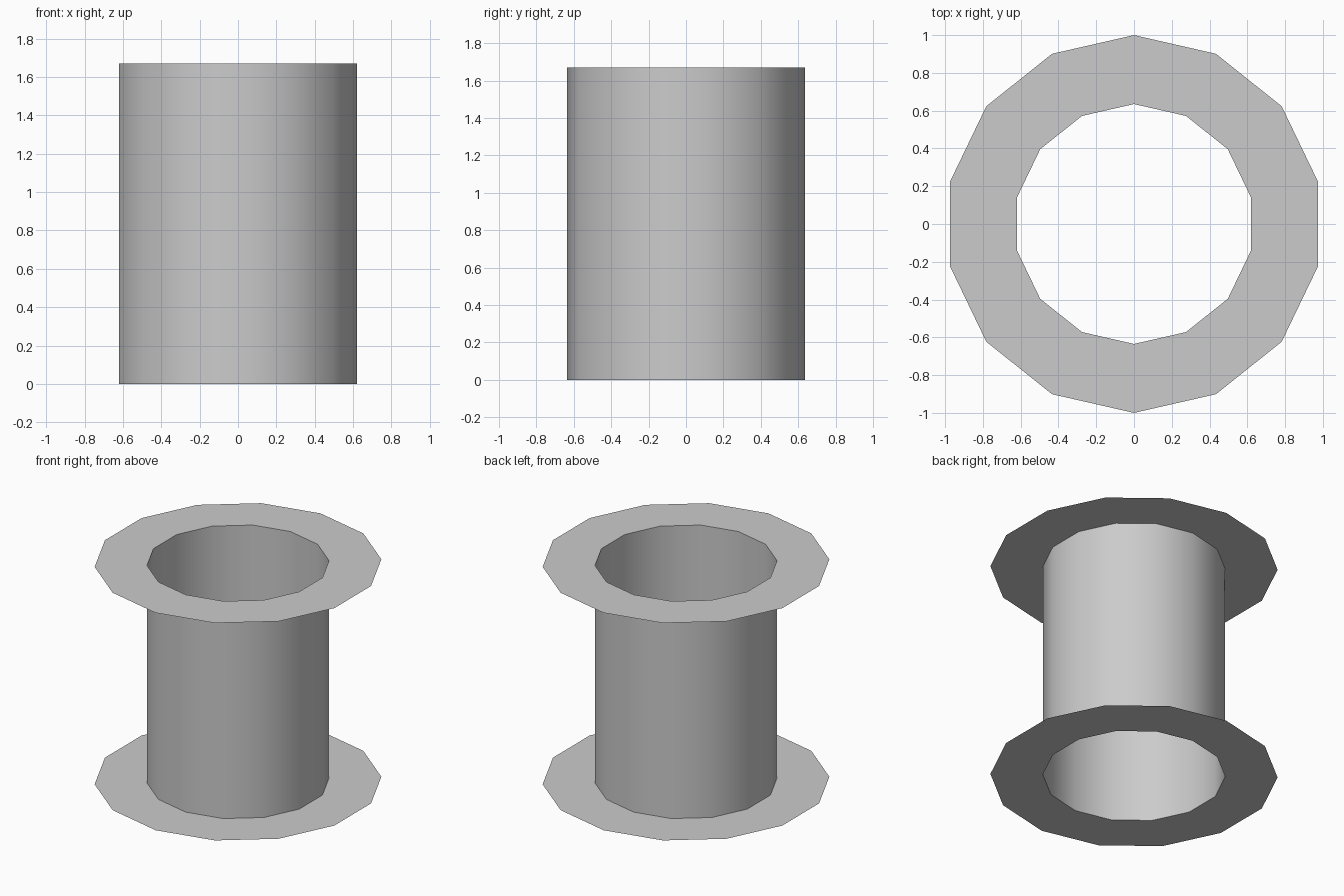
import bpy
import bmesh
from math import sin, cos, tau

SIDES = 14
OUTER, INNER, HEIGHT = 1.0, 0.635, 1.67

cube = bpy.data.objects.get("Cube")
if cube:
    bpy.data.objects.remove(cube, do_unlink=True)

# Single grey material
GREY = (0.6, 0.6, 0.6, 1.0)
grey = bpy.data.materials.new("plain grey")
grey.use_nodes = True
grey.diffuse_color = GREY
grey.node_tree.nodes["Principled BSDF"].inputs["Base Color"].default_value = GREY


def band(name, ring_a, ring_b, smooth):
    """Join two (radius, height) rings with quads; one corner points along +y."""
    bm = bmesh.new()
    rings = [[bm.verts.new((r * sin(tau * i / SIDES), r * cos(tau * i / SIDES), z))
              for i in range(SIDES)] for r, z in (ring_a, ring_b)]
    a, b = rings
    for i in range(SIDES):
        j = (i + 1) % SIDES
        face = bm.faces.new((a[j], a[i], b[i], b[j]))
        face.smooth = smooth
    mesh = bpy.data.meshes.new(name)
    bm.to_mesh(mesh)
    bm.free()
    mesh.materials.append(grey)
    obj = bpy.data.objects.new(name, mesh)
    bpy.context.collection.objects.link(obj)
    return obj


# Open tube between two paper-thin rims
band("spool_tube", (INNER, 0), (INNER, HEIGHT), True)
band("bottom_flange", (OUTER, 0), (INNER, 0), False)
band("top_flange", (OUTER, HEIGHT), (INNER, HEIGHT), False)
